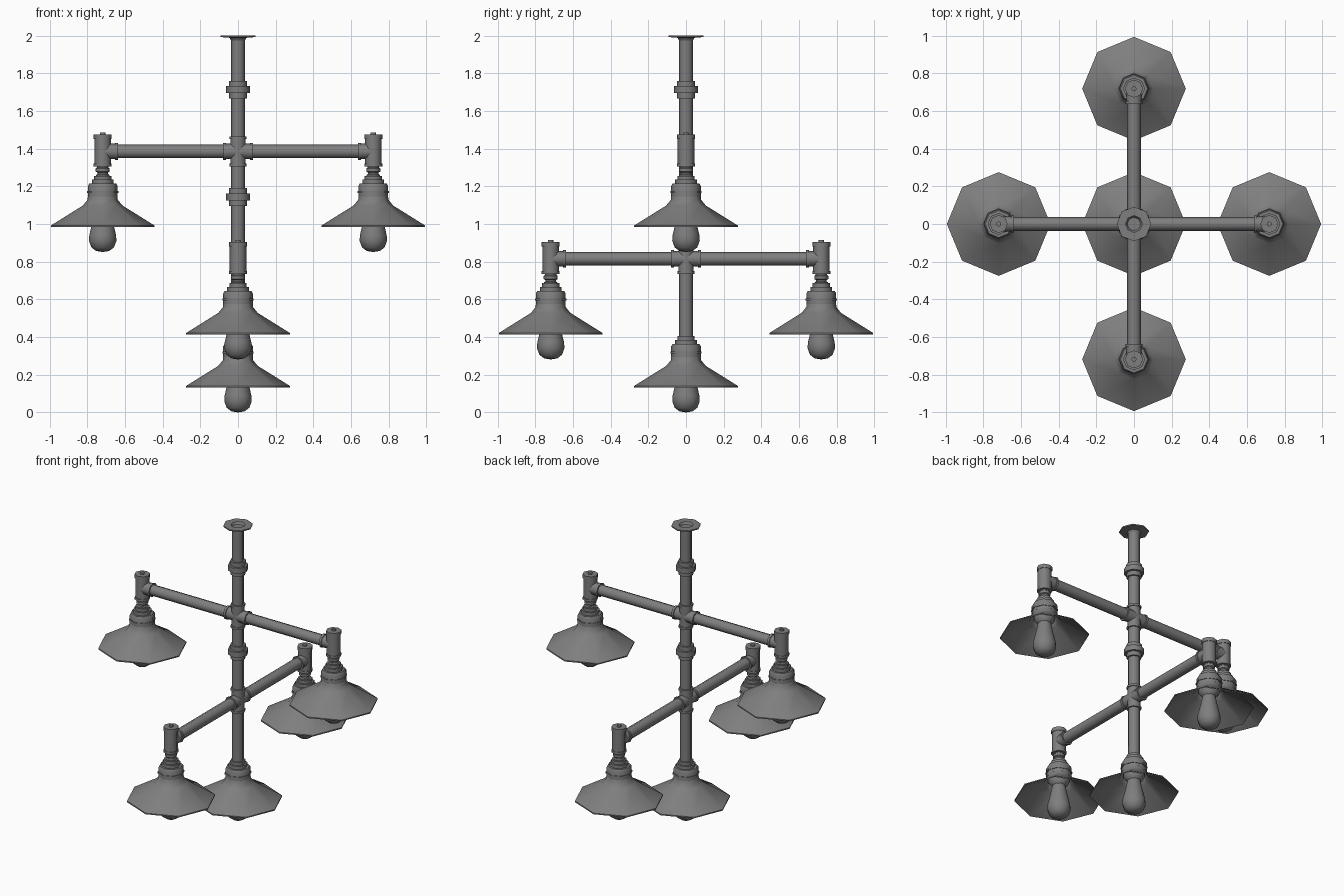
import bpy, bmesh, math
from mathutils import Matrix, Vector

if "Cube" in bpy.data.objects:
    bpy.data.objects.remove(bpy.data.objects["Cube"])

UP = Vector((0, 0, 1))

# Dark grey painted iron
iron = bpy.data.materials.new("dark_iron")
iron.diffuse_color = (.21, .21, .21, 1)
iron.use_nodes = True
iron.node_tree.nodes["Principled BSDF"].inputs["Base Color"].default_value = iron.diffuse_color


def lathe(name, profile, loc=(0, 0, 0), axis=UP, sides=8, closed=False):
    """Spin (radius, height) points round an axis; radius 0 makes a pole."""
    bm = bmesh.new()
    rings = []
    for r, h in profile:
        n = 1 if r == 0 else sides
        rings.append([bm.verts.new((r * math.cos(2 * math.pi * i / sides),
                                    r * math.sin(2 * math.pi * i / sides), h))
                      for i in range(n)])
    pairs = list(zip(rings, rings[1:]))
    if closed:
        pairs.append((rings[-1], rings[0]))
    for a, b in pairs:
        for i in range(sides):
            j = (i + 1) % sides
            quad = [a[i % len(a)], a[j % len(a)], b[j % len(b)], b[i % len(b)]]
            bm.faces.new(list(dict.fromkeys(quad)))
    bmesh.ops.recalc_face_normals(bm, faces=bm.faces)
    rot = UP.rotation_difference(Vector(axis)).to_matrix().to_4x4()
    bm.transform(Matrix.Translation(loc) @ rot)
    me = bpy.data.meshes.new(name)
    bm.to_mesh(me)
    bm.free()
    me.materials.append(iron)
    ob = bpy.data.objects.new(name, me)
    bpy.context.collection.objects.link(ob)
    return ob


def pipe(name, r, a, b, loc=(0, 0, 0), axis=UP):
    return lathe(name, [(0, a), (r, a), (r, b), (0, b)], loc, axis)


def lamp(x, y, z):
    """Socket, shade and bulb; z is the height of the bulb tip."""
    loc = (x, y, z)
    lathe("lamp_socket", [(0, .18), (.066, .25), (.066, .29), (.079, .295), (.079, .35),
                          (.072, .363), (.058, .363), (.058, .385), (.046, .385),
                          (.046, .405), (0, .405)], loc)
    lathe("lamp_shade", [(.275, .133), (.275, .141), (.105, .247), (.08, .278), (.076, .34),
                         (.070, .34), (.074, .272), (.1, .239)], loc, closed=True)
    lathe("socket_ring", [(0, .313), (.083, .313), (.083, .323), (0, .323)], loc)
    lathe("light_bulb", [(0, 0), (.035, .006), (.06, .025), (.073, .06), (.071, .09),
                         (.058, .145), (.046, .2), (.036, .25), (0, .26)], loc, sides=12)


def cross_fitting(z, d):
    """Four-way fitting with rimmed outlets along z and along d."""
    out = [(0, -.08), (.046, -.08), (.046, -.065), (.041, -.065), (.041, .065),
           (.046, .065), (.046, .08), (0, .08)]
    lathe("cross_fitting_vertical", out, (0, 0, z))
    lathe("cross_fitting_horizontal", out, (0, 0, z), d)


def arm(d, z):
    """One horizontal arm with an end tee, nipple and lamp."""
    d = Vector(d)
    end = d * .718 + UP * z
    pipe("arm_pipe", .036, .03, .69, (0, 0, z), d)
    lathe("tee_body", [(0, -.08), (.048, -.08), (.048, -.065), (.044, -.065), (.044, .065),
                       (.048, .065), (.048, .09), (.014, .09), (.014, .1), (0, .1)], end)
    lathe("tee_outlet", [(0, 0), (.041, 0), (.041, .065), (.046, .065), (.046, .08), (0, .08)],
          end, -d)
    lathe("lamp_nipple", [(0, -.15), (.036, -.15), (.036, -.125), (.028, -.12), (.028, -.112),
                          (.037, -.107), (.037, -.09), (.03, -.085), (.03, -.07), (0, -.07)], end)
    lamp(end.x, end.y, z - .534)


# Ceiling flange and central stem
lathe("ceiling_flange", [(.037, 1.975), (.045, 1.988), (.092, 1.992), (.092, 2), (.045, 2),
                         (.036, 1.985), (0, 1.985)])
pipe("central_stem", .036, .38, 1.985)

# Pipe unions on the stem
for z in (1.713, 1.143):
    lathe("pipe_union", [(.03, -.047), (.047, -.047), (.047, -.018), (.063, -.018), (.063, .018),
                         (.049, .018), (.049, .047), (.03, .047)], (0, 0, z))

# Two tiers of arms, crossed at right angles
for z, d in ((1.385, Vector((1, 0, 0))), (.815, Vector((0, 1, 0)))):
    cross_fitting(z, d)
    arm(d, z)
    arm(-d, z)

# Centre lamp at the foot of the stem
lamp(0, 0, 0)

# Smooth the round parts, keep rims sharp
bpy.ops.object.select_all(action='SELECT')
bpy.context.view_layer.objects.active = bpy.context.selected_objects[0]
bpy.ops.object.shade_smooth_by_angle(angle=math.radians(50))
